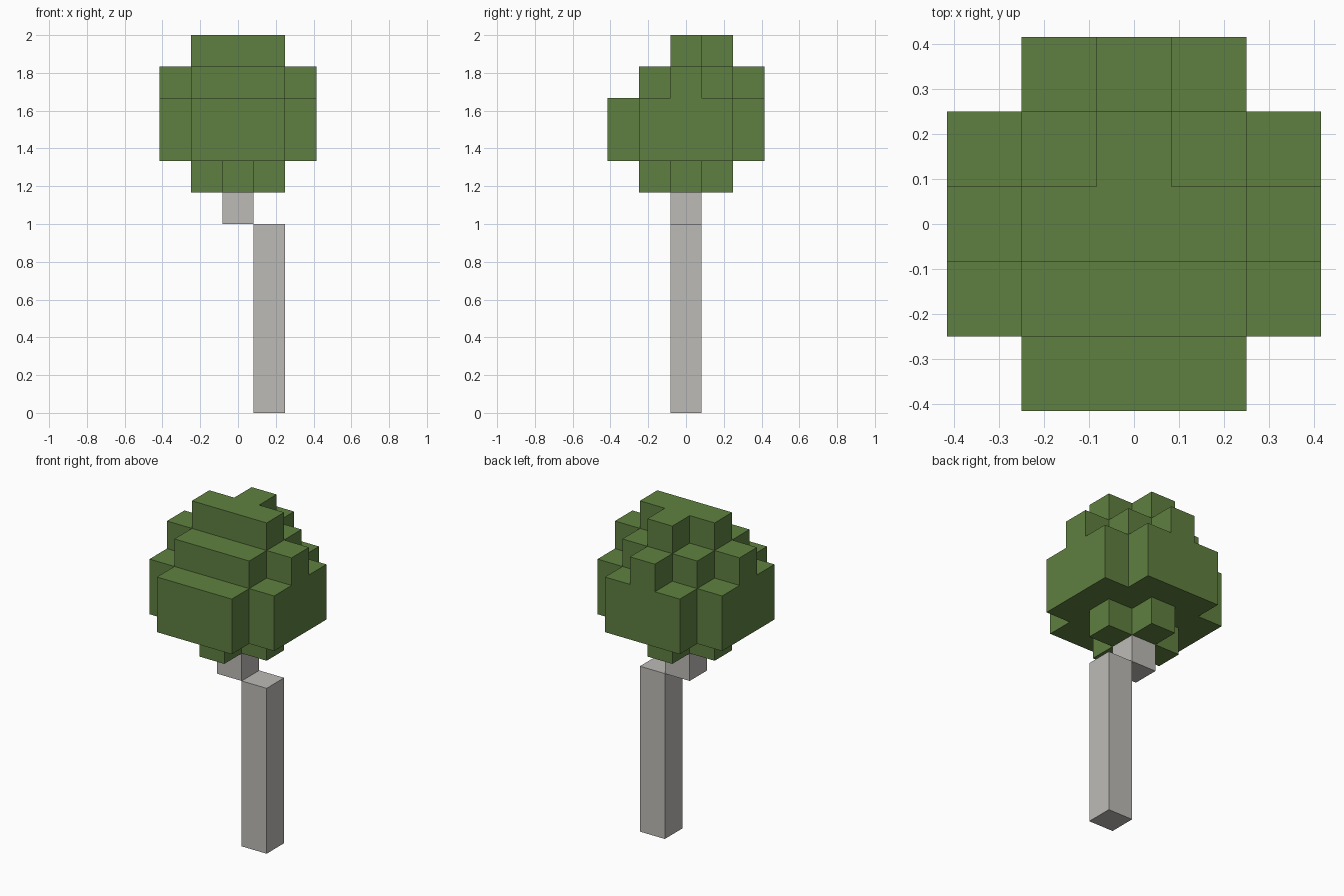
import bpy
import bmesh
from mathutils import Vector

cube = bpy.data.objects.get("Cube")
if cube:
    bpy.data.objects.remove(cube, do_unlink=True)

U = 1 / 6  # edge of one block


def make_material(name, colour):
    mat = bpy.data.materials.new(name)
    mat.use_nodes = True
    mat.diffuse_color = colour
    mat.node_tree.nodes["Principled BSDF"].inputs["Base Color"].default_value = colour
    return mat


def build_blocks(name, cells, mat):
    """Make one closed shell around a set of grid cells (x, y, layer)."""
    bm = bmesh.new()
    for cell in cells:
        centre = Vector(cell) + Vector((0, 0, 0.5))
        for axis in range(3):
            for sign in (-1, 1):
                n = Vector((0, 0, 0))
                n[axis] = sign
                if tuple(int(c + d) for c, d in zip(cell, n)) in cells:
                    continue
                a = Vector((0, 0, 0))
                a[(axis + 1) % 3] = 1
                b = n.cross(a)
                corners = (a + b, b - a, -a - b, a - b)
                bm.faces.new([bm.verts.new((centre + (n + c) / 2) * U) for c in corners])
    bmesh.ops.remove_doubles(bm, verts=bm.verts, dist=0.001)
    bmesh.ops.recalc_face_normals(bm, faces=bm.faces)
    bmesh.ops.dissolve_limit(bm, angle_limit=0.01, verts=bm.verts, edges=bm.edges)
    mesh = bpy.data.meshes.new(name)
    bm.to_mesh(mesh)
    bm.free()
    mesh.materials.append(mat)
    obj = bpy.data.objects.new(name, mesh)
    bpy.context.collection.objects.link(obj)
    return obj


leaf_green = make_material("leaf green", (0.114, 0.216, 0.051, 1))
bark_grey = make_material("bark grey", (0.509, 0.497, 0.473, 1))

# Trunk: tall offset post and the single block carrying the crown
build_blocks("trunk_post", {(1, 0, z) for z in range(6)}, bark_grey)
build_blocks("trunk_top", {(0, 0, 6)}, bark_grey)

# Crown: each layer lists, per row from front to back, its half width in blocks
layers = {
    7: {-1: 0, 0: 1, 1: 0},
    8: {-2: 1, -1: 2, 0: 2, 1: 2, 2: 1},
    9: {-2: 1, -1: 2, 0: 2, 1: 2, 2: 1},
    10: {-1: 1, 0: 2, 1: 1, 2: 0},
    11: {0: 1, 1: 0},
}
crown = {(x, y, z) for z, rows in layers.items()
         for y, half in rows.items() for x in range(-half, half + 1)}
build_blocks("leaf_crown", crown, leaf_green)
